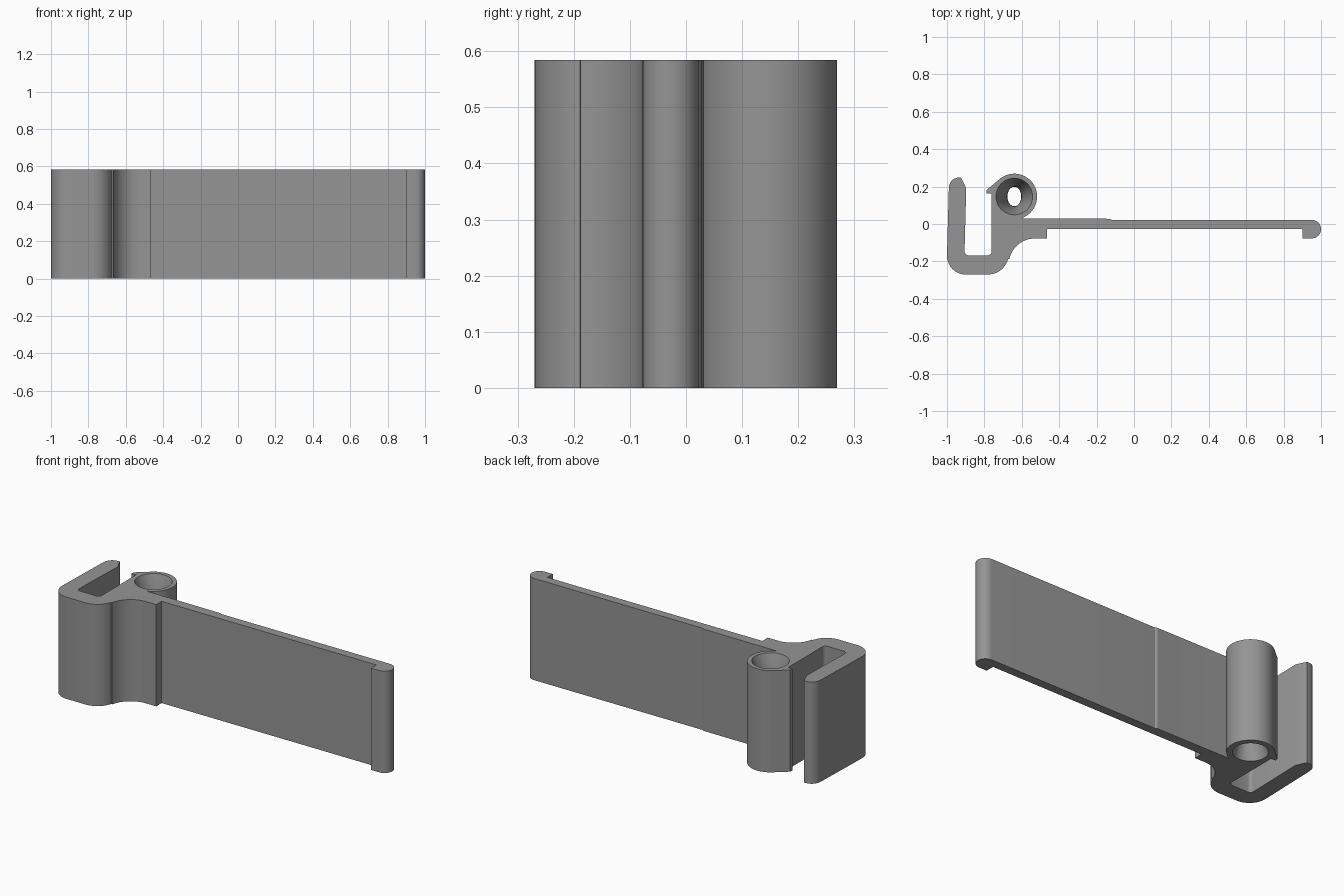
import bpy
import bmesh
import math

if "Cube" in bpy.data.objects:
    bpy.data.objects.remove(bpy.data.objects["Cube"])

H = 0.584                 # height of the clip
BX, BY, BR = -0.64, 0.147, 0.122   # barrel centre and radius


def arc(cx, cy, r, a0, a1, n=10):
    """Points along an arc, angles in degrees."""
    return [(cx + r * math.cos(math.radians(a0 + (a1 - a0) * i / n)),
             cy + r * math.sin(math.radians(a0 + (a1 - a0) * i / n)))
            for i in range(n + 1)]


def finish(bm, name):
    bmesh.ops.recalc_face_normals(bm, faces=bm.faces)
    mesh = bpy.data.meshes.new(name)
    bm.to_mesh(mesh)
    bm.free()
    obj = bpy.data.objects.new(name, mesh)
    bpy.context.collection.objects.link(obj)
    return obj


# Clip outline: hook arm, slot, barrel, long plate, end bead, foot curve
outline = (
    [(-0.99, 0.19)]
    + arc(-0.935, 0.195, 0.054, 165, 95, 6)
    + [(-0.925, 0.25), (-0.897, 0.19), (-0.906, -0.148)]
    + arc(-0.886, -0.148, 0.02, 180, 270, 4)
    + arc(-0.782, -0.148, 0.02, 270, 360, 4)
    + [(-0.762, 0.163), (-0.79, 0.163), (-0.788, 0.182)]
    + arc(BX, BY, BR, 132, -72, 36)
    + [(-0.59, 0.03), (-0.13, 0.028), (-0.12, 0.022)]
    + arc(0.95, -0.0275, 0.05, 90, -90, 16)
    + [(0.9, -0.0775), (0.9, -0.028), (-0.465, -0.028), (-0.465, -0.0775)]
    + arc(-0.53, -0.2175, 0.14, 90, 168, 12)
    + arc(-0.78, -0.16, 0.11, -15, -90, 10)
    + arc(-0.9, -0.17, 0.1, 270, 180, 10)
)
bm = bmesh.new()
base = bm.faces.new([bm.verts.new((x, y, 0)) for x, y in outline])
ext = bmesh.ops.extrude_face_region(bm, geom=[base], use_keep_orig=True)
top = [v for v in ext["geom"] if isinstance(v, bmesh.types.BMVert)]
bmesh.ops.translate(bm, verts=top, vec=(0, 0, H))
clip = finish(bm, "clip_body")

# Waisted bore through the barrel: round mouths, oval narrow middle
bm = bmesh.new()
rings, SEG, STEPS = [], 40, 20
for k in range(-1, STEPS + 2):
    z = H * k / STEPS
    t = min(1, abs(2 * k / STEPS - 1)) ** 2
    mouth = 0.098 if k > STEPS / 2 else 0.09
    rx = 0.037 + (mouth - 0.037) * t
    ry = 0.052 + (mouth - 0.052) * t
    rings.append([bm.verts.new((BX + rx * math.cos(2 * math.pi * i / SEG),
                                BY + ry * math.sin(2 * math.pi * i / SEG), z))
                  for i in range(SEG)])
for a, b in zip(rings, rings[1:]):
    for i in range(SEG):
        j = (i + 1) % SEG
        bm.faces.new((a[i], a[j], b[j], b[i]))
bm.faces.new(rings[0])
bm.faces.new(rings[-1])
cutter = finish(bm, "bore_cutter")
cutter.hide_render = True

# Cut the bore
bpy.context.view_layer.objects.active = clip
clip.select_set(True)
mod = clip.modifiers.new("bore", "BOOLEAN")
mod.operation = "DIFFERENCE"
mod.solver = "EXACT"
mod.object = cutter
bpy.ops.object.modifier_apply(modifier=mod.name)
bpy.data.objects.remove(cutter)

# Single grey plastic
grey = bpy.data.materials.new("grey_plastic")
grey.diffuse_color = (0.3, 0.3, 0.3, 1)
grey.use_nodes = True
grey.node_tree.nodes["Principled BSDF"].inputs["Base Color"].default_value = grey.diffuse_color
clip.data.materials.clear()
clip.data.materials.append(grey)
bpy.ops.object.shade_smooth_by_angle(angle=math.radians(30))
